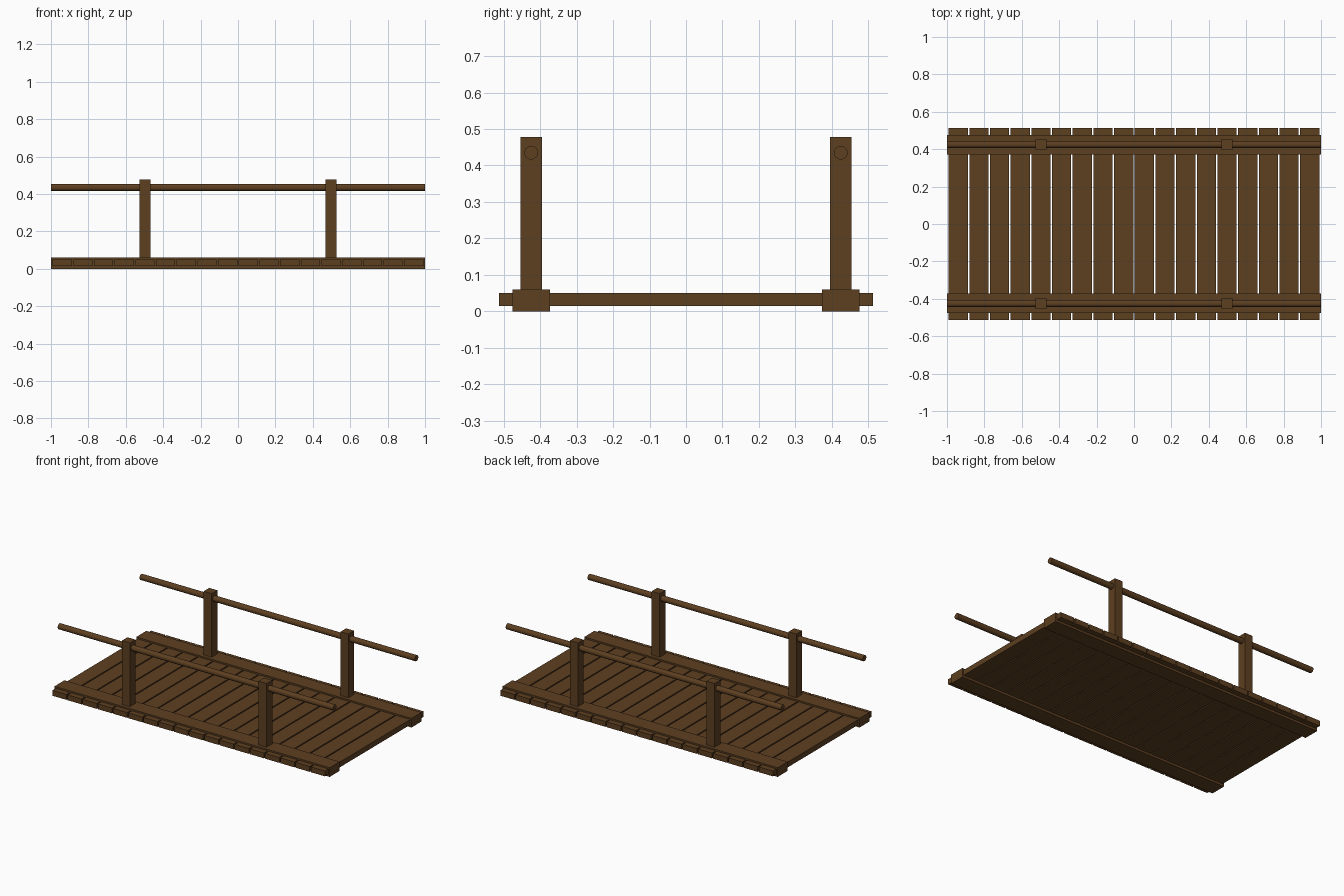
import bpy, math

if "Cube" in bpy.data.objects:
    bpy.data.objects.remove(bpy.data.objects["Cube"])

wood = bpy.data.materials.new("brown wood")
wood.diffuse_color = (0.11, 0.05, 0.015, 1)
wood.use_nodes = True
wood.node_tree.nodes["Principled BSDF"].inputs["Base Color"].default_value = wood.diffuse_color


def box(name, lo, hi):
    bpy.ops.mesh.primitive_cube_add(size=1, location=[(a + b) / 2 for a, b in zip(lo, hi)])
    o = bpy.context.object
    o.name = name
    o.scale = [b - a for a, b in zip(lo, hi)]
    bpy.ops.object.transform_apply(location=False, rotation=False, scale=True)
    o.data.materials.append(wood)
    return o


# Deck planks with narrow gaps
count, pitch, width = 18, 0.1105, 0.1025
for i in range(count):
    x = (i - (count - 1) / 2) * pitch
    box(f"plank_{i + 1}", (x - width / 2, -0.513, 0.015), (x + width / 2, 0.513, 0.05))

for side, s in (("front", -1), ("back", 1)):
    y = s * 0.4245
    # Long side beam
    box(f"{side}_beam", (-1, y - 0.052, 0), (1, y + 0.052, 0.06))
    # Posts
    for end, x in (("left", -0.497), ("right", 0.497)):
        box(f"{side}_{end}_post", (x - 0.029, y - 0.029, 0.03), (x + 0.029, y + 0.029, 0.478))
    # Round handrail
    bpy.ops.mesh.primitive_cylinder_add(vertices=16, radius=0.019, depth=2,
                                        location=(0, y, 0.435), rotation=(0, math.pi / 2, 0))
    rail = bpy.context.object
    rail.name = f"{side}_handrail"
    rail.data.materials.append(wood)
